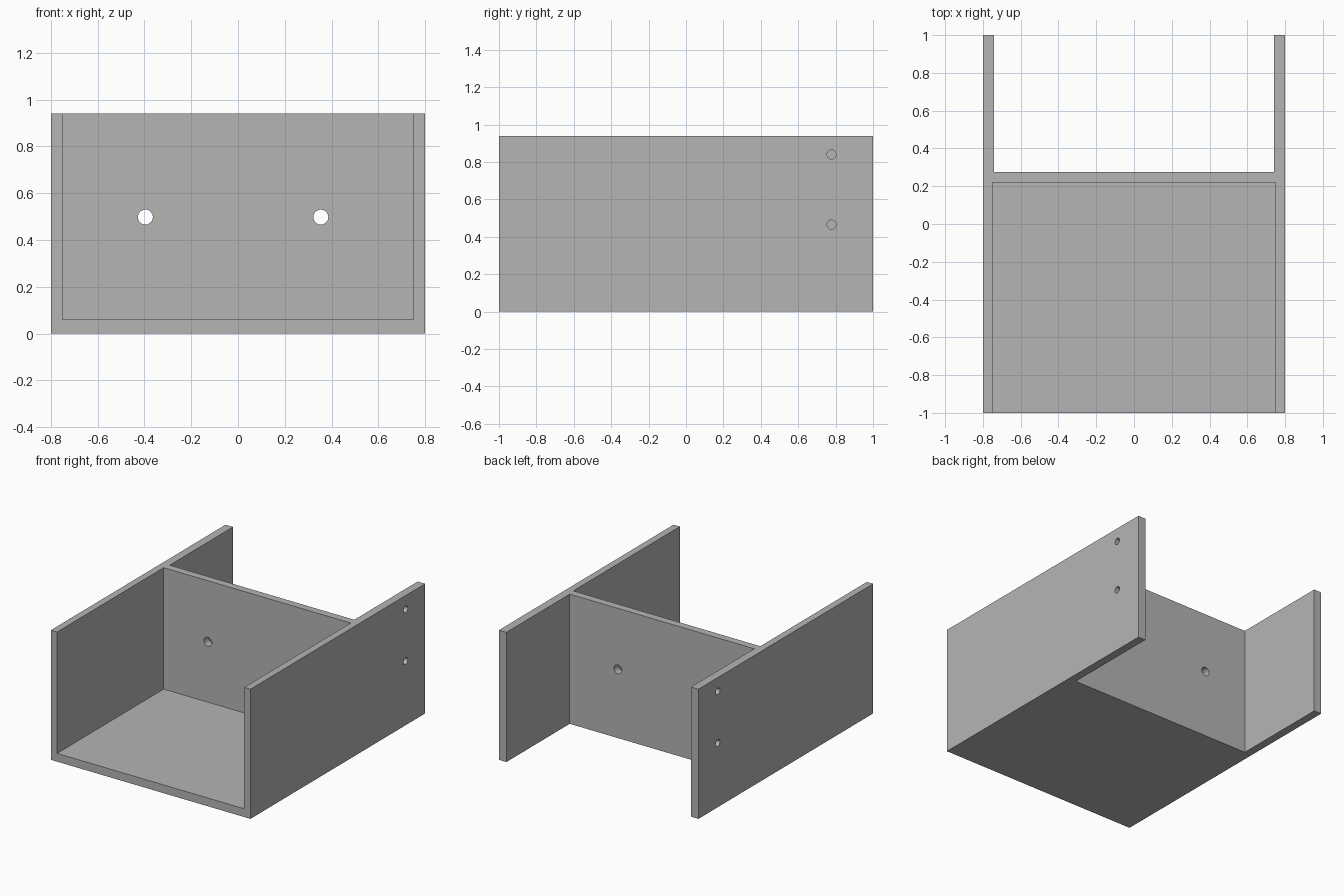
import bpy
import math

cube = bpy.data.objects.get("Cube")
if cube:
    bpy.data.objects.remove(cube, do_unlink=True)

GREY = (0.46, 0.46, 0.46, 1)
mat = bpy.data.materials.new("plain grey")
mat.use_nodes = True
mat.diffuse_color = GREY
mat.node_tree.nodes["Principled BSDF"].inputs["Base Color"].default_value = GREY

HALF_W, HEIGHT = 0.8, 0.94
FLOOR = 0.06
PANEL_FRONT, PANEL_BACK = 0.22, 0.275
OVER = 0.2  # cutters run past the outside


def box(name, lo, hi):
    centre = [(a + b) / 2 for a, b in zip(lo, hi)]
    bpy.ops.mesh.primitive_cube_add(size=1, location=centre)
    obj = bpy.context.object
    obj.name = name
    obj.scale = [b - a for a, b in zip(lo, hi)]
    bpy.ops.object.transform_apply(location=True, rotation=True, scale=True)
    obj.data.materials.append(mat)
    return obj


def rod(name, centre, radius, length, rotation):
    bpy.ops.mesh.primitive_cylinder_add(vertices=32, radius=radius, depth=length,
                                        location=centre, rotation=rotation)
    obj = bpy.context.object
    obj.name = name
    obj.data.materials.append(mat)
    return obj


def cut(target, cutter):
    cutter.hide_render = True
    mod = target.modifiers.new("cut", "BOOLEAN")
    mod.operation = "DIFFERENCE"
    mod.solver = "EXACT"
    mod.object = cutter
    bpy.context.view_layer.objects.active = target
    bpy.ops.object.modifier_apply(modifier=mod.name)
    bpy.data.objects.remove(cutter, do_unlink=True)


# Outer block of the bracket
body = box("bracket_body", (-HALF_W, -1, 0), (HALF_W, 1, HEIGHT))

# Front tray: open at the front and top, with a floor
cut(body, box("tray_cutter", (-0.75, -1 - OVER, FLOOR),
              (0.75, PANEL_FRONT, HEIGHT + OVER)))

# Rear bay: open at the back, top and bottom
cut(body, box("bay_cutter", (-0.74, PANEL_BACK, -OVER),
              (0.74, 1 + OVER, HEIGHT + OVER)))

# Through holes in the cross panel
for x in (-0.396, 0.354):
    cut(body, rod("panel_hole_cutter", (x, 0.25, 0.498), 0.032, 0.3,
                  (math.pi / 2, 0, 0)))

# Shallow blind holes on the outside of both side walls
for side in (-1, 1):
    for z in (0.465, 0.84):
        cut(body, rod("side_hole_cutter", (side * HALF_W, 0.778, z), 0.024, 0.08,
                      (0, math.pi / 2, 0)))

# Smooth hole walls, sharp edges elsewhere
bpy.ops.object.select_all(action="DESELECT")
body.select_set(True)
bpy.context.view_layer.objects.active = body
bpy.ops.object.shade_smooth_by_angle(angle=math.radians(30))
